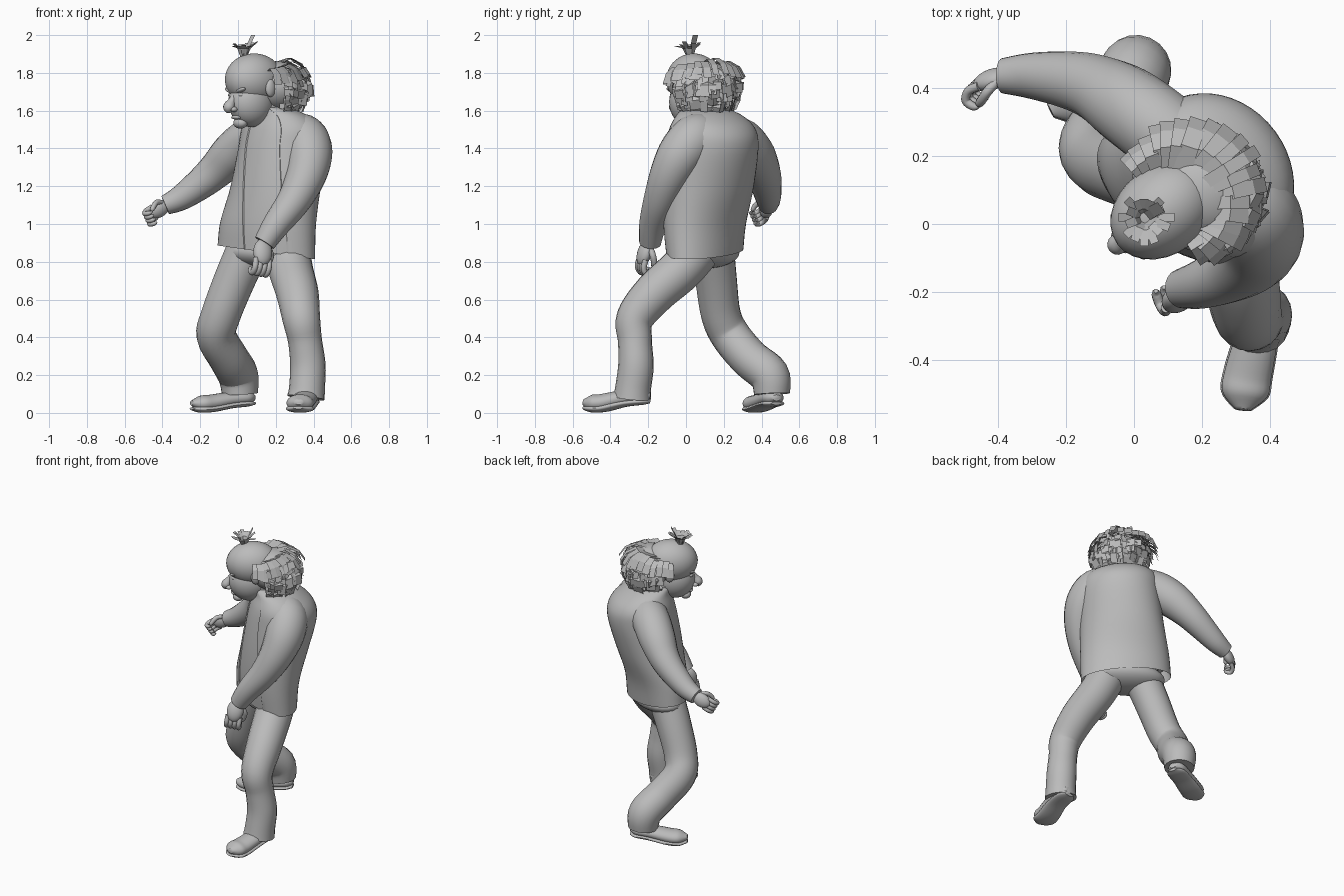
import bpy, bmesh, math, random
from mathutils import Vector, Matrix

random.seed(4)
if "Cube" in bpy.data.objects:
    bpy.data.objects.remove(bpy.data.objects["Cube"])

grey = bpy.data.materials.new("plain_grey")
grey.use_nodes = True
grey.diffuse_color = (0.5, 0.5, 0.5, 1)
grey.node_tree.nodes["Principled BSDF"].inputs["Base Color"].default_value = grey.diffuse_color

UP = Vector((0, 0, 1))
BACK = Vector((0.8, 0.6, 0))       # the upper body faces the opposite way
SIDE = Vector((0.6, -0.8, 0))      # towards the figure's own left


def finish(name, bm, smooth=True):
    mesh = bpy.data.meshes.new(name)
    bm.to_mesh(mesh)
    bm.free()
    obj = bpy.data.objects.new(name, mesh)
    bpy.context.collection.objects.link(obj)
    mesh.materials.append(grey)
    if smooth:
        bpy.ops.object.select_all(action="DESELECT")
        obj.select_set(True)
        bpy.context.view_layer.objects.active = obj
        bpy.ops.object.shade_smooth_by_angle(angle=math.radians(50))


def spline(keys, steps=5):
    """Smooth interpolation through tuples of any size."""
    k = [keys[0]] + list(keys) + [keys[-1]]
    out = []
    for i in range(1, len(k) - 2):
        for j in range(steps):
            t = j / steps
            out.append([0.5 * (2 * b + (c - a) * t + (2 * a - 5 * b + 4 * c - d) * t * t
                               + (3 * b - a - 3 * c + d) * t ** 3)
                        for a, b, c, d in zip(k[i - 1], k[i], k[i + 1], k[i + 2])])
    return out + [list(keys[-1])]


def loft(name, rings):
    bm = bmesh.new()
    loops = [[bm.verts.new(p) for p in ring] for ring in rings]
    n = len(loops[0])
    for a, b in zip(loops, loops[1:]):
        for i in range(n):
            bm.faces.new((a[i], a[(i + 1) % n], b[(i + 1) % n], b[i]))
    bm.faces.new(loops[0][::-1])
    bm.faces.new(loops[-1])
    bmesh.ops.recalc_face_normals(bm, faces=bm.faces)
    finish(name, bm)


def tube(name, keys, flat=1.0, sides=20):
    """Round limb along points (x, y, z, radius)."""
    path = spline(keys)
    pts = [Vector(p[:3]) for p in path]
    rings, last = [], None
    for i, p in enumerate(pts):
        t = (pts[min(i + 1, len(pts) - 1)] - pts[max(i - 1, 0)]).normalized()
        if last is None:
            u = t.orthogonal().normalized()
        else:
            u = last.rotation_difference(t) @ u
        last, v, r = t, t.cross(u), max(path[i][3], 0.003)
        ring = []
        for s in range(sides):
            a = math.tau * s / sides
            q = p + r * (math.cos(a) * u + math.sin(a) * v)
            q.z = max(0, p.z + (q.z - p.z) * flat)
            ring.append(q)
        rings.append(ring)
    loft(name, rings)


def ellipsoid(name, center, radii, axes=(BACK, SIDE, UP)):
    cols = [Vector(a).normalized() * r for a, r in zip(axes, radii)]
    bm = bmesh.new()
    bmesh.ops.create_uvsphere(bm, u_segments=28, v_segments=18, radius=1)
    bm.transform(Matrix.Translation(center) @ Matrix(cols).transposed().to_4x4())
    bmesh.ops.recalc_face_normals(bm, faces=bm.faces)
    finish(name, bm)


# Jacket: height, centre, half width, half depth, turn; the shirt strip is set in
sections = [(0.85, 0.15, 0.10, 0.285, 0.165, -31), (1.0, 0.16, 0.10, 0.28, 0.182, -35),
            (1.2, 0.20, 0.12, 0.265, 0.21, -45), (1.4, 0.235, 0.14, 0.255, 0.222, -53),
            (1.5, 0.235, 0.14, 0.245, 0.2, -53), (1.57, 0.21, 0.125, 0.195, 0.15, -53),
            (1.61, 0.17, 0.10, 0.125, 0.11, -53), (1.62, 0.15, 0.09, 0.08, 0.08, -53)]
angles = sorted([i * 7.5 for i in range(48)] + [262, 262.6, 315.4, 316])
rings = []
for z, cx, cy, a, b, turn in spline(sections):
    s = Vector((math.cos(math.radians(turn)), math.sin(math.radians(turn)), 0))
    d = UP.cross(s)
    ring = []
    for deg in angles:
        t = math.radians(deg)
        k = 0.97 if 262.3 < deg < 315.7 else 1
        p = Vector((cx, cy, z)) + k * (a * math.cos(t) * s + b * math.sin(t) * d)
        p.z -= 0.14 * (p.x - cx) * max(0, 1.2 - z) / 0.35
        ring.append(p)
    rings.append(ring)
middle = Vector((0.15, 0.1, 0.85))
inside = [middle + (p - middle) * 0.95 + UP * 0.08 for p in rings[0]]
loft("jacket", [inside] + rings)

# Sleeves, rooted deep in the shoulders
tube("left_sleeve", [(0.27, 0.1, 1.47, 0.12), (0.345, 0.045, 1.45, 0.13), (0.375, -0.025, 1.37, 0.125),
                     (0.36, -0.085, 1.26, 0.108), (0.3, -0.135, 1.13, 0.09), (0.205, -0.175, 1.0, 0.073),
                     (0.14, -0.19, 0.9, 0.058)])
tube("right_sleeve", [(0.17, 0.2, 1.47, 0.12), (0.06, 0.29, 1.44, 0.12), (-0.03, 0.355, 1.37, 0.115),
                      (-0.11, 0.4, 1.29, 0.098), (-0.19, 0.422, 1.22, 0.085), (-0.3, 0.435, 1.14, 0.068),
                      (-0.385, 0.435, 1.1, 0.052)])

# Trousers
ellipsoid("trouser_seat", (0.155, 0.1, 0.85), (0.155, 0.25, 0.085), ((0.5, 0.86, 0), (0.86, -0.5, 0), UP))
tube("left_trouser_leg", [(0.26, 0.06, 0.86, 0.12), (0.28, -0.03, 0.755, 0.118), (0.315, -0.17, 0.63, 0.112),
                          (0.335, -0.27, 0.5, 0.1), (0.355, -0.27, 0.38, 0.09), (0.37, -0.265, 0.25, 0.094),
                          (0.365, -0.28, 0.13, 0.095), (0.36, -0.285, 0.08, 0.1)])
tube("right_trouser_leg", [(0.06, 0.14, 0.88, 0.115), (-0.02, 0.16, 0.7, 0.11), (-0.09, 0.185, 0.52, 0.105),
                           (-0.115, 0.235, 0.41, 0.105), (-0.05, 0.335, 0.29, 0.105),
                           (0.0, 0.44, 0.2, 0.107), (0.01, 0.455, 0.1, 0.095)])

# Shoes with raised heels and thin soles
shoes = {"left": [(0.37, -0.19, 0.09, 0.03), (0.37, -0.23, 0.09, 0.058), (0.36, -0.33, 0.08, 0.063),
                  (0.335, -0.44, 0.055, 0.07), (0.325, -0.5, 0.053, 0.067), (0.32, -0.545, 0.058, 0.022)],
         "right": [(0.085, 0.48, 0.08, 0.025), (0.045, 0.465, 0.08, 0.056), (-0.04, 0.43, 0.072, 0.06),
                   (-0.14, 0.385, 0.054, 0.066), (-0.2, 0.355, 0.05, 0.062), (-0.245, 0.333, 0.053, 0.02)]}
for side, pts in shoes.items():
    tube(side + "_shoe", pts, 0.65)
    tube(side + "_sole", [(x, y, z - 0.03, r + 0.004) for x, y, z, r in pts], 0.28)


# Hands with curled fingers
def hand(side, wrist, point, curl, size):
    w, d = Vector(wrist), Vector(point).normalized()
    k = d.cross(Vector(curl)).normalized()
    c = k.cross(d)
    ellipsoid(side + "_palm", w + d * 0.05 * size, (0.07 * size, 0.05 * size, 0.034 * size), (d, k, c))

    def digit(name, base, steps, r):
        pts = [base + (d * x + k * y + c * z) * size for x, y, z in steps]
        radii = [r, r, r, r * 0.9, r * 0.4]
        tube(name, [(*p, q * size) for p, q in zip(pts, radii)], sides=10)

    for i in range(4):
        digit(f"{side}_finger_{i + 1}", w + (d * 0.085 + k * (i - 1.5) * 0.025) * size,
              [(0, 0, 0), (0.045, 0, 0.006), (0.068, 0, 0.035), (0.05, 0, 0.062), (0.03, 0, 0.066)], 0.015)
    digit(side + "_thumb", w, [(0.02, 0.03, 0.005), (0.05, 0.055, 0.02), (0.08, 0.055, 0.04),
                               (0.105, 0.045, 0.055), (0.115, 0.04, 0.06)], 0.016)


hand("left", (0.132, -0.2, 0.9), (-0.02, -0.35, -1), (-0.4, 0.9, 0), 1.05)
hand("right", (-0.38, 0.435, 1.1), (-0.85, -0.25, -0.5), (0.2, -0.9, -0.3), 0.88)

# Head, tipped a little downwards
tube("neck", [(0.18, 0.11, 1.54, 0.1), (0.14, 0.08, 1.62, 0.092), (0.11, 0.06, 1.7, 0.088)])
skull = Vector((0.085, 0.04, 1.765))
ellipsoid("skull", skull, (0.167, 0.13, 0.138))
ellipsoid("jaw", (0.07, 0.025, 1.645), (0.13, 0.105, 0.132), (BACK + UP * 0.25, SIDE, UP - BACK * 0.25))


def on_face(front, across, z):
    return Vector((skull.x, skull.y, z)) - BACK * front + SIDE * across


tube("nose", [(*on_face(0.118, 0, 1.69), 0.018), (*on_face(0.146, 0, 1.65), 0.022),
              (*on_face(0.168, 0, 1.617), 0.03), (*on_face(0.163, 0, 1.59), 0.012)], sides=14)
ellipsoid("lips", on_face(0.118, 0, 1.565), (0.02, 0.035, 0.012))
ellipsoid("chin", on_face(0.09, 0, 1.535), (0.035, 0.042, 0.03))
for label, m in (("left", 1), ("right", -1)):
    ellipsoid(label + "_eye", on_face(0.118, m * 0.043, 1.683), (0.017, 0.02, 0.012))
    ellipsoid(label + "_brow", on_face(0.124, m * 0.046, 1.707), (0.02, 0.04, 0.012),
              (BACK, SIDE + UP * 0.3 * m, UP - SIDE * 0.3 * m))
    ellipsoid(label + "_nostril", on_face(0.15, m * 0.023, 1.607), (0.02, 0.016, 0.014))
    ellipsoid(label + "_ear", on_face(-0.015, m * 0.125, 1.72), (0.03, 0.02, 0.047))


# Hair made of flat locks
def lock(bm, points, across, width):
    rows = [[bm.verts.new(p + across * width * e) for e in (-0.5, 0.5)] for p in points]
    for a, b in zip(rows, rows[1:]):
        bm.faces.new((a[0], a[1], b[1], b[0]))


center = Vector((0.2, 0.1, 1.73))
ellipsoid("hair_mass", center, (0.15, 0.162, 0.132))
bm = bmesh.new()
for row in range(7):
    el = math.radians(-42 + row * 15)
    for i in range(22):
        az = math.radians(random.uniform(-5, 5) + (i - 10.5) * 10)
        flow = math.cos(az) * BACK + math.sin(az) * SIDE
        out = math.cos(el) * flow + math.sin(el) * UP
        fall = math.sin(el) * flow - math.cos(el) * UP
        root = center + BACK * out.dot(BACK) * 0.15 + SIDE * out.dot(SIDE) * 0.162 + UP * out.z * 0.132
        lift, size = random.uniform(0.005, 0.035), random.uniform(0.06, 0.11)
        across = (fall.cross(out) + out * random.uniform(-0.5, 0.5)
                  + fall * random.uniform(-0.3, 0.3)).normalized()
        lock(bm, [root - out * 0.01, root + out * lift + fall * size * 0.45,
                  root + out * lift * 0.6 + fall * size], across, random.uniform(0.035, 0.06))
# Long locks combed outwards from the bald crown, lower towards the temples
for i in range(20):
    az = math.radians((i - 9.5) * 10)
    flow = math.cos(az) * BACK + math.sin(az) * SIDE
    root = skull + BACK * 0.03 + flow * 0.105 + UP * (0.03 + 0.05 * math.cos(az) + random.uniform(-0.01, 0.01))
    reach = random.uniform(0.085, 0.115) + 0.08 * math.cos(az)
    lock(bm, [root, root + flow * reach * 0.45 + UP * 0.025, root + flow * reach * 0.8 - UP * 0.005,
              root + flow * reach - UP * 0.06], UP.cross(flow), random.uniform(0.035, 0.055))
finish("side_hair", bm, False)

# Tuft on the crown
bm = bmesh.new()
crown = Vector((0.03, 0.02, 1.875))
for i in range(16):
    a = math.tau * i / 16
    out = Vector((math.cos(a), math.sin(a), 0))
    reach = random.uniform(0.045, 0.09)
    lock(bm, [crown + out * 0.008, crown + out * reach * 0.45 + UP * 0.055,
              crown + out * reach + UP * random.uniform(0.065, 0.1)], UP.cross(out), 0.025)
lock(bm, [crown, crown + Vector((0.02, 0.015, 0.06)), crown + Vector((0.05, 0.03, 0.125))], SIDE, 0.035)
finish("crown_tuft", bm, False)
